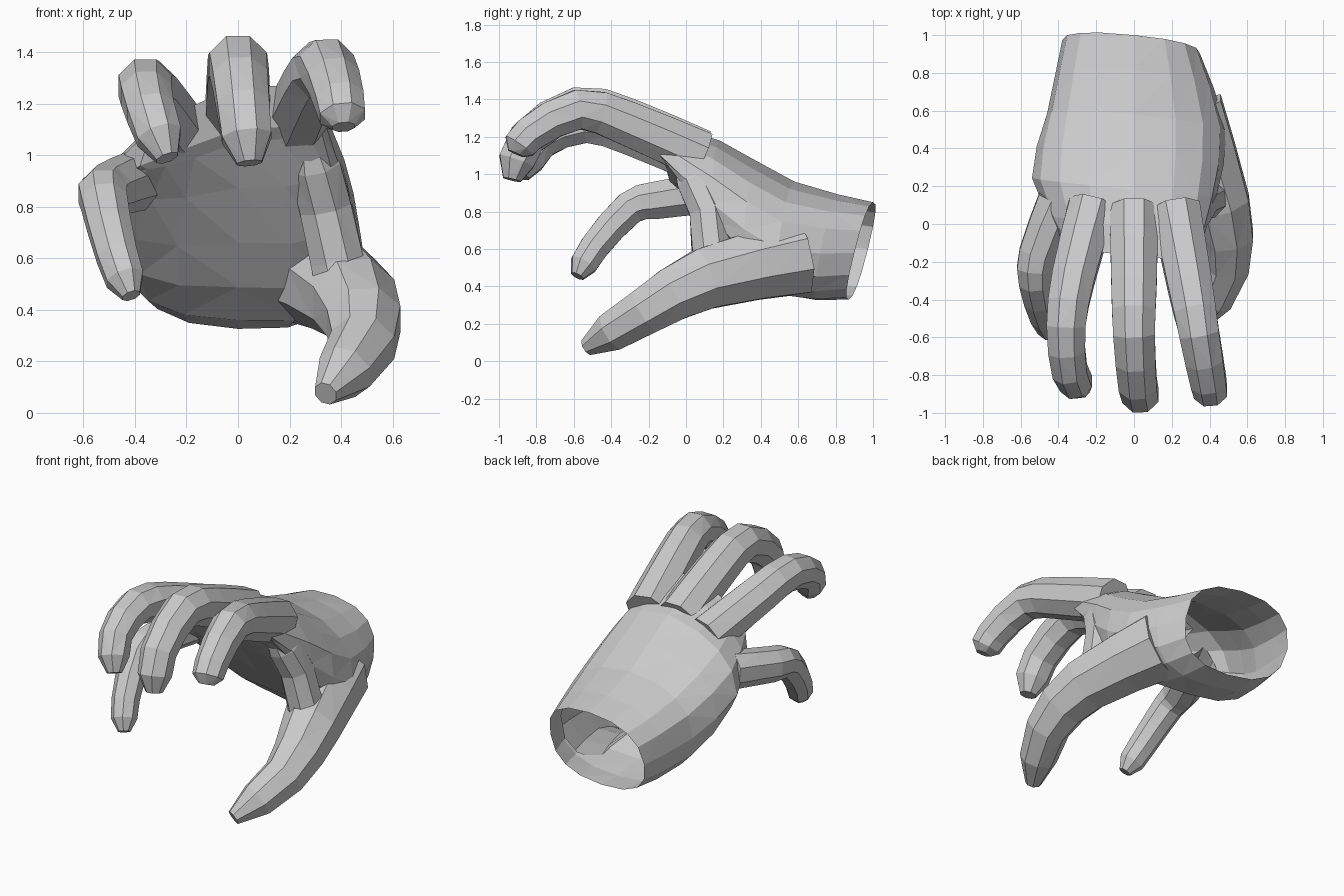
import bpy, bmesh, math
from mathutils import Vector as V

if "Cube" in bpy.data.objects:
    bpy.data.objects.remove(bpy.data.objects["Cube"])


def curve(pts):
    """Smooth path through the points, with one midpoint added per span."""
    out = []
    for i in range(len(pts) - 1):
        a, b, c, d = (pts[min(max(k, 0), len(pts) - 1)] for k in range(i - 1, i + 3))
        out += [b, ((b + c) * 9 - a - d) / 16]
    return out + [pts[-1]]


def loft(name, rings):
    """Closed solid through equal rings, with a centre vertex in each end cap."""
    bm = bmesh.new()
    vr = [[bm.verts.new(p) for p in r] for r in rings]
    n = len(vr[0])
    for a, b in zip(vr, vr[1:]):
        for i in range(n):
            j = (i + 1) % n
            bm.faces.new((a[i], a[j], b[j], b[i]))
    for r in (vr[0], vr[-1]):
        c = bm.verts.new(sum((v.co for v in r), V((0, 0, 0))) / n)
        for i in range(n):
            bm.faces.new((r[i], r[(i + 1) % n], c))
    bmesh.ops.triangulate(bm, faces=bm.faces[:])
    bmesh.ops.recalc_face_normals(bm, faces=bm.faces[:])
    me = bpy.data.meshes.new(name)
    bm.to_mesh(me)
    bm.free()
    ob = bpy.data.objects.new(name, me)
    bpy.context.collection.objects.link(ob)
    return ob


def digit(name, r0, r1, *joints, sides=8):
    """Tapered tube along a smooth path through the joints, rounded at the tip."""
    pts = curve([V(j) for j in joints])
    last = len(pts) - 1
    rings = []
    for i, p in enumerate(pts):
        t = (pts[min(i + 1, last)] - pts[max(i - 1, 0)]).normalized()
        s = (V((1, 0, 0)) - t * t.x).normalized()
        u = t.cross(s)
        r = (r0 + (r1 - r0) * i / last) * (0.55 if i == last else 1.04)
        angles = [2 * math.pi * (k + 0.5) / sides for k in range(sides)]
        rings.append([p + (s * math.cos(a) + u * math.sin(a)) * r for a in angles])
    return loft(name, rings)


def section(T, B, L, R, sides=16):
    """Rounded palm cross-section through four extreme points."""
    C = (T + B + L + R) / 4
    ring = []
    for k in range(sides):
        a = 2 * math.pi * k / sides
        c, s = math.cos(a), math.sin(a)
        p = C + ((R if c > 0 else L) - C) * abs(c) ** 0.82 \
              + ((T if s > 0 else B) - C) * abs(s) ** 0.82
        p.y -= 0.1 * p.x                      # thumb side sits further forward
        ring.append(p)
    return ring


# Palm: outline of the back, underside and both edges, from wrist to knuckles
back = [(1, .85), (.58, .96), (.18, 1.18), (-.17, 1.27)]
under = [(.87, .33), (.5, .36), (.2, .66), (-.08, 1.05)]
outer = [(-.38, .6), (-.46, .65), (-.54, .82), (-.38, .96)]
inner = [(.35, .58), (.49, .6), (.43, .84), (.34, 1.12)]
mid_y = [(b[0] + u[0]) / 2 for b, u in zip(back, under)]
rails = [curve([V((0, y, z)) for y, z in line]) for line in (back, under)]
rails += [curve([V((x, y, z)) for (x, z), y in zip(line, mid_y)]) for line in (outer, inner)]
palm_rings = [section(*four) for four in zip(*rails)]
hand = loft("hand", palm_rings)
cap_centre = sum(palm_rings[0], V((0, 0, 0))) / len(palm_rings[0])

# Thumb, the web beside it, and the four fingers
thumb = digit("thumb", .21, .088, (.27, .6, .56), (.45, .1, .44), (.485, -.22, .265), (.34, -.53, .075))
web = digit("thumb_web", .11, .1, (.42, .14, .42), (.34, .12, .8), (.27, -.02, 1.09))
index = digit("index_finger", .135, .085, (.22, .08, 1.1), (.295, -.32, 1.275),
              (.345, -.58, 1.345), (.395, -.84, 1.21), (.41, -.91, 1.11))
middle = digit("middle_finger", .135, .095, (0, .08, 1.11), (0, -.32, 1.29),
               (0, -.58, 1.355), (.02, -.85, 1.19), (.045, -.93, .97))
ring = digit("ring_finger", .13, .085, (-.22, .1, 1.06), (-.32, -.28, 1.21),
             (-.36, -.54, 1.27), (-.34, -.78, 1.17), (-.275, -.88, .99))
little = digit("little_finger", .115, .07, (-.4, .12, .9), (-.51, -.16, .86),
               (-.52, -.3, .82), (-.47, -.49, .61), (-.415, -.58, .455))

# Fuse everything into one skin
bpy.context.view_layer.objects.active = hand
for ob in (thumb, web, index, middle, ring, little):
    mod = hand.modifiers.new("fuse", 'BOOLEAN')
    mod.operation = 'UNION'
    mod.solver = 'EXACT'
    mod.object = ob
    bpy.ops.object.modifier_apply(modifier=mod.name)
    bpy.data.objects.remove(ob)

# Open the wrist and clean tiny slivers
bm = bmesh.new()
bm.from_mesh(hand.data)
centre = min(bm.verts, key=lambda v: (v.co - cap_centre).length)
bmesh.ops.delete(bm, geom=[centre], context='VERTS')
bmesh.ops.remove_doubles(bm, verts=bm.verts[:], dist=0.008)
bm.to_mesh(hand.data)
bm.free()
